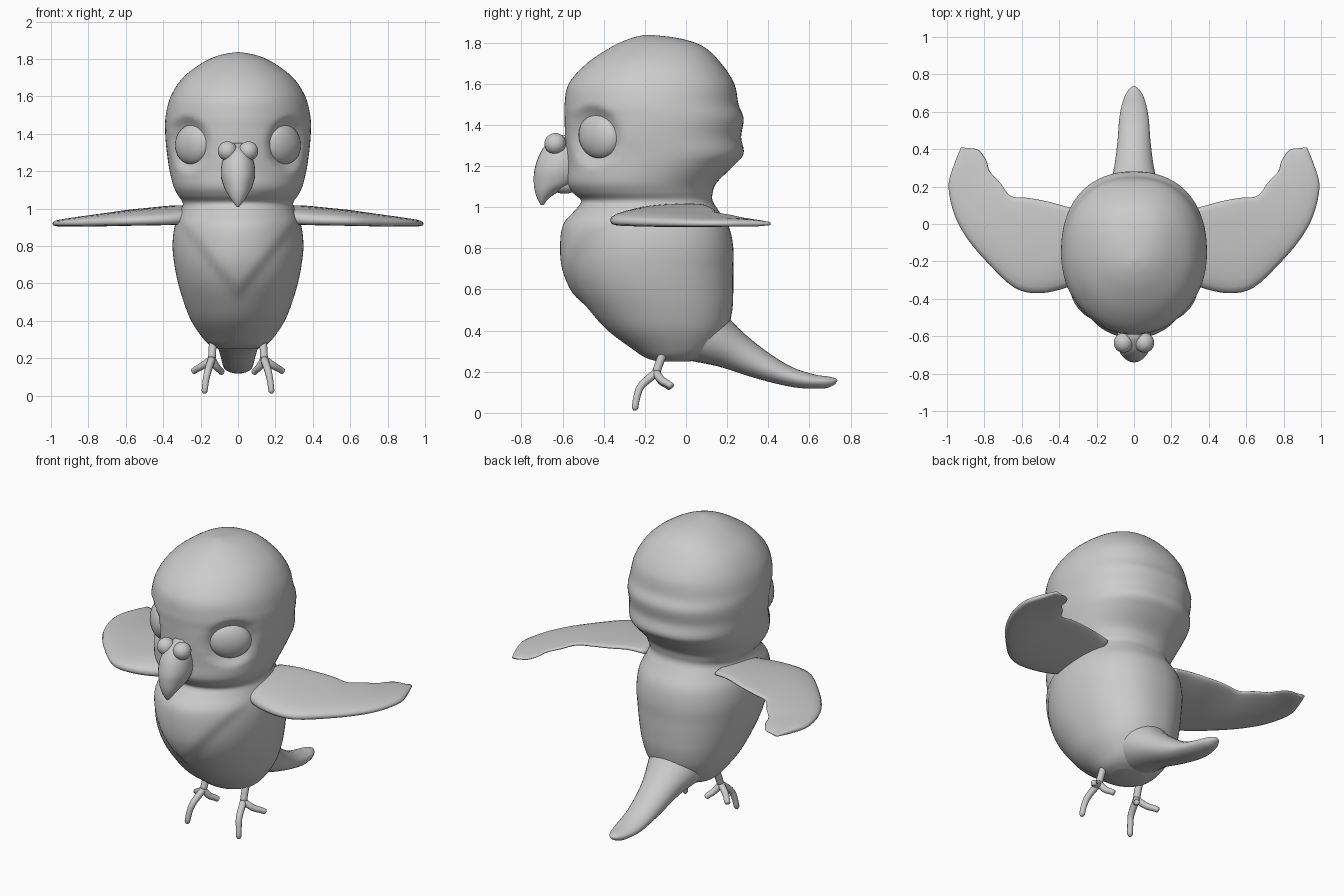
import bpy, bmesh
from math import sin, cos, pi, radians
from mathutils import Vector

if "Cube" in bpy.data.objects:
    bpy.data.objects.remove(bpy.data.objects["Cube"])


def smooth_rows(rows, n):
    """Catmull-Rom interpolation between section rows."""
    out = []
    for i in range(len(rows) - 1):
        a, b, c, d = (rows[max(0, min(len(rows) - 1, i + k))] for k in (-1, 0, 1, 2))
        for j in range(n):
            t = j / n
            out.append([0.5 * (2 * q + (r - p) * t + (2 * p - 5 * q + 4 * r - s) * t * t
                               + (3 * q - p - 3 * r + s) * t ** 3)
                        for p, q, r, s in zip(a, b, c, d)])
    return out + [list(rows[-1])]


def loft(name, rings):
    bm = bmesh.new()
    loops = [[bm.verts.new(p) for p in ring] for ring in rings]
    n = len(loops[0])
    for a, b in zip(loops, loops[1:]):
        for i in range(n):
            j = (i + 1) % n
            bm.faces.new((a[i], a[j], b[j], b[i]))
    bm.faces.new(loops[0])
    bm.faces.new(loops[-1])
    bmesh.ops.recalc_face_normals(bm, faces=bm.faces)
    me = bpy.data.meshes.new(name)
    bm.to_mesh(me)
    bm.free()
    me.shade_smooth()
    ob = bpy.data.objects.new(name, me)
    bpy.context.collection.objects.link(ob)
    return ob


def ball(name, loc, scale, rot=(0, 0, 0)):
    bpy.ops.mesh.primitive_uv_sphere_add(segments=28, ring_count=16, location=loc, rotation=rot)
    ob = bpy.context.object
    ob.name = name
    ob.scale = scale
    ob.data.shade_smooth()
    return ob


def power(v, e):
    return abs(v) ** e * (1 if v >= 0 else -1)


def section(row, n, back_power=1.0):
    """Horizontal oval from (z, half width, front y, back y)."""
    z, w, yf, yb = row
    cy, ry = (yf + yb) / 2, (yb - yf) / 2
    pts = []
    for i in range(n):
        a = 2 * pi * i / n
        e = back_power if sin(a) > 0 else 1.0
        pts.append(Vector((w * power(cos(a), e), cy + ry * power(sin(a), e), z)))
    return pts


# Body and head: one continuous form with a neck crease
body_rows = [
    (.25, .10, -.14, .02), (.27, .15, -.20, .08), (.31, .19, -.26, .14), (.40, .25, -.38, .20),
    (.50, .29, -.47, .225), (.60, .32, -.54, .23), (.70, .34, -.58, .23), (.80, .35, -.59, .23),
    (.90, .34, -.58, .21), (.98, .31, -.54, .16), (1.03, .295, -.51, .13), (1.07, .32, -.55, .13),
    (1.12, .345, -.58, .15), (1.20, .365, -.582, .23), (1.26, .375, -.585, .28),
    (1.34, .385, -.588, .268), (1.43, .39, -.59, .28), (1.50, .386, -.59, .255),
    (1.60, .36, -.57, .235), (1.70, .295, -.48, .17), (1.78, .19, -.36, .085),
    (1.82, .10, -.27, -.03), (1.837, .01, -.20, -.17)]


def sculpt(p):
    # V-shaped chest plumage
    d = (p.z - .53) - 1.25 * abs(p.x)
    if p.y < -.2 and p.z < 1.0:
        t = max(0, min(1, d / .08 + .3)) * min(1, (1.0 - p.z) / .08)
        p.y -= .022 * t * t * (3 - 2 * t)
    # eye sockets
    s = 1 if p.x > 0 else -1
    k = (p - Vector((s * .27, -.45, 1.345))).length / .155
    if k < 1:
        p += Vector((-s * .7, .7, 0)) * .055 * (1 - k * k)
    return p


loft("body_and_head", [[sculpt(p) for p in section(r, 72, .88)] for r in smooth_rows(body_rows, 5)])

# Tail: rows of top y, top z, bottom y, bottom z, half width
tail_rows = [
    (.10, .62, -.10, .29, .20), (.22, .45, 0, .258, .165), (.35, .33, .16, .225, .115),
    (.50, .23, .35, .165, .09), (.62, .188, .52, .125, .078), (.69, .177, .63, .118, .058),
    (.725, .168, .69, .122, .035), (.737, .157, .725, .14, .012)]
tail = []
for ty, tz, by, bz, w in smooth_rows(tail_rows, 4):
    mid, half = Vector((0, (ty + by) / 2, (tz + bz) / 2)), Vector((w, (ty - by) / 2, (tz - bz) / 2))
    tail.append([mid + Vector((half.x * cos(a), half.y * sin(a), half.z * sin(a)))
                 for a in (2 * pi * i / 28 for i in range(28))])
loft("tail", tail)

# Wings: rows of leading x, y, z, trailing x, y, z, half thickness
wing_rows = [
    (.25, -.28, .95, .25, .07, 1.00, .055), (.36, -.34, .94, .35, .09, 1.005, .052),
    (.51, -.37, .935, .46, .12, .995, .048), (.64, -.34, .93, .57, .14, .985, .043),
    (.78, -.21, .925, .66, .15, .97, .038), (.89, -.08, .922, .715, .22, .958, .033),
    (.96, .05, .92, .77, .28, .945, .028), (.992, .20, .92, .79, .34, .935, .024),
    (.965, .31, .92, .83, .395, .925, .02), (.925, .41, .92, .88, .405, .92, .01)]
for side, s in (("right", 1), ("left", -1)):
    rings = []
    for r in smooth_rows(wing_rows, 4):
        lead, trail, t = Vector(r[:3]), Vector(r[3:6]), r[6]
        ring = []
        for i in range(24):
            a = 2 * pi * i / 24
            u = (1 - cos(a)) / 2
            p = lead.lerp(trail, u)
            p.z += t * power(sin(a), .75) * (1 - .55 * u)
            ring.append((s * p.x, p.y, p.z))
        rings.append(ring)
    loft(side + "_wing", rings)

# Hooked upper beak, lower beak and nostril cere
beak_rows = [
    (1.35, .03, -.61, -.54), (1.31, .06, -.675, -.52), (1.25, .085, -.715, -.50),
    (1.18, .092, -.737, -.50), (1.12, .077, -.74, -.53), (1.08, .056, -.735, -.61),
    (1.04, .03, -.722, -.67), (1.01, .007, -.705, -.69)]
loft("upper_beak", [section(r, 28) for r in smooth_rows(beak_rows, 4)])
ball("lower_beak", (0, -.59, 1.11), (.055, .07, .045))

for side, s in (("right", 1), ("left", -1)):
    ball(side + "_cere", (s * .056, -.635, 1.308), (.052, .053, .052))
    ball(side + "_eye", (s * .235, -.42, 1.345), (.128, .068, .11), (0, s * radians(12), s * radians(45)))

    # Feet: a short leg with three toes
    fork = (.14, -.145, .195)
    toes = [[(.135, -.11, .29), (.137, -.13, .24), fork],
            [fork, (.16, -.215, .135), (.172, -.238, .08), (.18, -.25, .012)],
            [fork, (.19, -.12, .16), (.225, -.085, .14), (.243, -.07, .128)],
            [fork, (.115, -.12, .155), (.095, -.09, .135), (.083, -.075, .122)]]
    for k, path in enumerate(toes):
        rows = smooth_rows([(s * x, y, z) for x, y, z in path], 4)
        rings = []
        for i, row in enumerate(rows):
            c = Vector(row)
            d = (Vector(rows[min(i + 1, len(rows) - 1)]) - Vector(rows[max(i - 1, 0)])).normalized()
            u = d.cross(Vector((s, .3, 0))).normalized()
            v = d.cross(u)
            f = i / (len(rows) - 1)
            rad = .021 * ((1 - .25 * f) if k else 1) * (.5 if i == len(rows) - 1 else 1)
            rings.append([c + rad * (u * cos(a) + v * sin(a)) for a in (2 * pi * j / 12 for j in range(12))])
        loft(side + ("_leg" if k == 0 else "_toe_%d" % k), rings)
